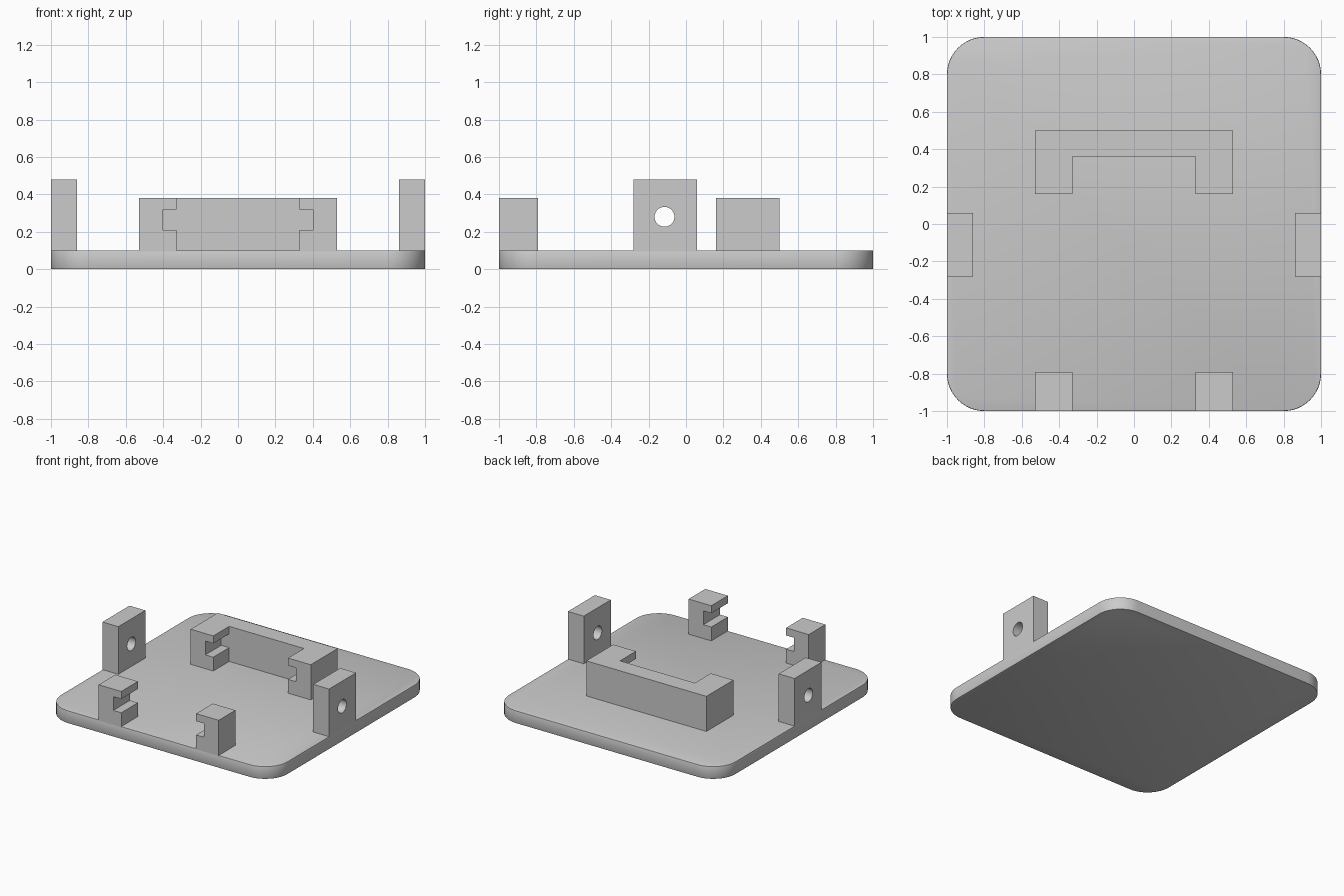
import bpy, bmesh, math
from mathutils import Vector

if "Cube" in bpy.data.objects:
    bpy.data.objects.remove(bpy.data.objects["Cube"], do_unlink=True)

GREY = bpy.data.materials.new("light_grey")
GREY.use_nodes = True
GREY.diffuse_color = (0.6, 0.6, 0.6, 1)
GREY.node_tree.nodes["Principled BSDF"].inputs["Base Color"].default_value = (0.6, 0.6, 0.6, 1)

TOP = 0.10      # plate thickness
BASE = 0.09     # blocks sink slightly into the plate


def prism(name, outline, along):
    """Extrude a closed outline of 3D points along a vector."""
    bm = bmesh.new()
    face = bm.faces.new([bm.verts.new(p) for p in outline])
    grown = bmesh.ops.extrude_face_region(bm, geom=[face])["geom"]
    moved = [g for g in grown if isinstance(g, bmesh.types.BMVert)]
    bmesh.ops.translate(bm, verts=moved, vec=Vector(along))
    bmesh.ops.recalc_face_normals(bm, faces=bm.faces)
    mesh = bpy.data.meshes.new(name)
    bm.to_mesh(mesh)
    bm.free()
    mesh.materials.append(GREY)
    obj = bpy.data.objects.new(name, mesh)
    bpy.context.collection.objects.link(obj)
    return obj


def box(name, lo, hi):
    (x0, y0, z0), (x1, y1, z1) = lo, hi
    return prism(name, [(x0, y0, z0), (x1, y0, z0), (x1, y1, z0), (x0, y1, z0)],
                 (0, 0, z1 - z0))


def activate(obj):
    bpy.ops.object.select_all(action='DESELECT')
    obj.select_set(True)
    bpy.context.view_layer.objects.active = obj


def finish(obj, modifier):
    activate(obj)
    bpy.ops.object.modifier_apply(modifier=modifier.name)
    bpy.ops.object.shade_smooth_by_angle(angle=math.radians(30))


def cut(obj, cutter):
    cutter.hide_render = True
    mod = obj.modifiers.new("cut", 'BOOLEAN')
    mod.operation = 'DIFFERENCE'
    mod.solver = 'EXACT'
    mod.object = cutter
    finish(obj, mod)
    bpy.data.objects.remove(cutter, do_unlink=True)


# Base plate with rounded corners and a tiny softened rim
R, STEPS = 0.2, 12
outline = []
for quarter, (sx, sy) in enumerate([(1, 1), (-1, 1), (-1, -1), (1, -1)]):
    for i in range(STEPS + 1):
        a = math.pi / 2 * (quarter + i / STEPS)
        outline.append((sx * (1 - R) + R * math.cos(a), sy * (1 - R) + R * math.sin(a), 0))
plate = prism("base_plate", outline, (0, 0, TOP))
rim = plate.modifiers.new("rim", 'BEVEL')
rim.width = 0.005
rim.segments = 2
rim.limit_method = 'ANGLE'
rim.angle_limit = math.radians(40)
finish(plate, rim)

for side, s in (("left", 1), ("right", -1)):
    # Front clip: C-shaped profile opening toward the middle
    profile = [(0.53, BASE), (0.53, 0.38), (0.33, 0.38), (0.33, 0.32), (0.40, 0.32),
               (0.40, 0.21), (0.33, 0.21), (0.33, BASE)]
    prism(side + "_front_clip", [(s * x, -1, z) for x, z in profile], (0, 0.21, 0))

    # Side lug with a round through hole
    x0, x1 = sorted((s * 0.86, s * 1.0))
    lug = box(side + "_side_lug", (x0, -0.28, BASE), (x1, 0.06, 0.48))
    circle = [(x0 - 0.1, -0.115 + 0.053 * math.cos(t), 0.28 + 0.053 * math.sin(t))
              for t in (math.tau * i / 32 for i in range(32))]
    cut(lug, prism("hole_cutter", circle, (0.4, 0, 0)))

# Back bracket: U-shaped block with a slot in the inner side of each arm
u_shape = [(-0.53, 0.16), (-0.33, 0.16), (-0.33, 0.36), (0.33, 0.36),
           (0.33, 0.16), (0.53, 0.16), (0.53, 0.50), (-0.53, 0.50)]
bracket = prism("back_bracket", [(x, y, BASE) for x, y in u_shape], (0, 0, 0.38 - BASE))
cut(bracket, box("slot_cutter", (-0.40, 0.1, 0.21), (0.40, 0.36, 0.32)))
